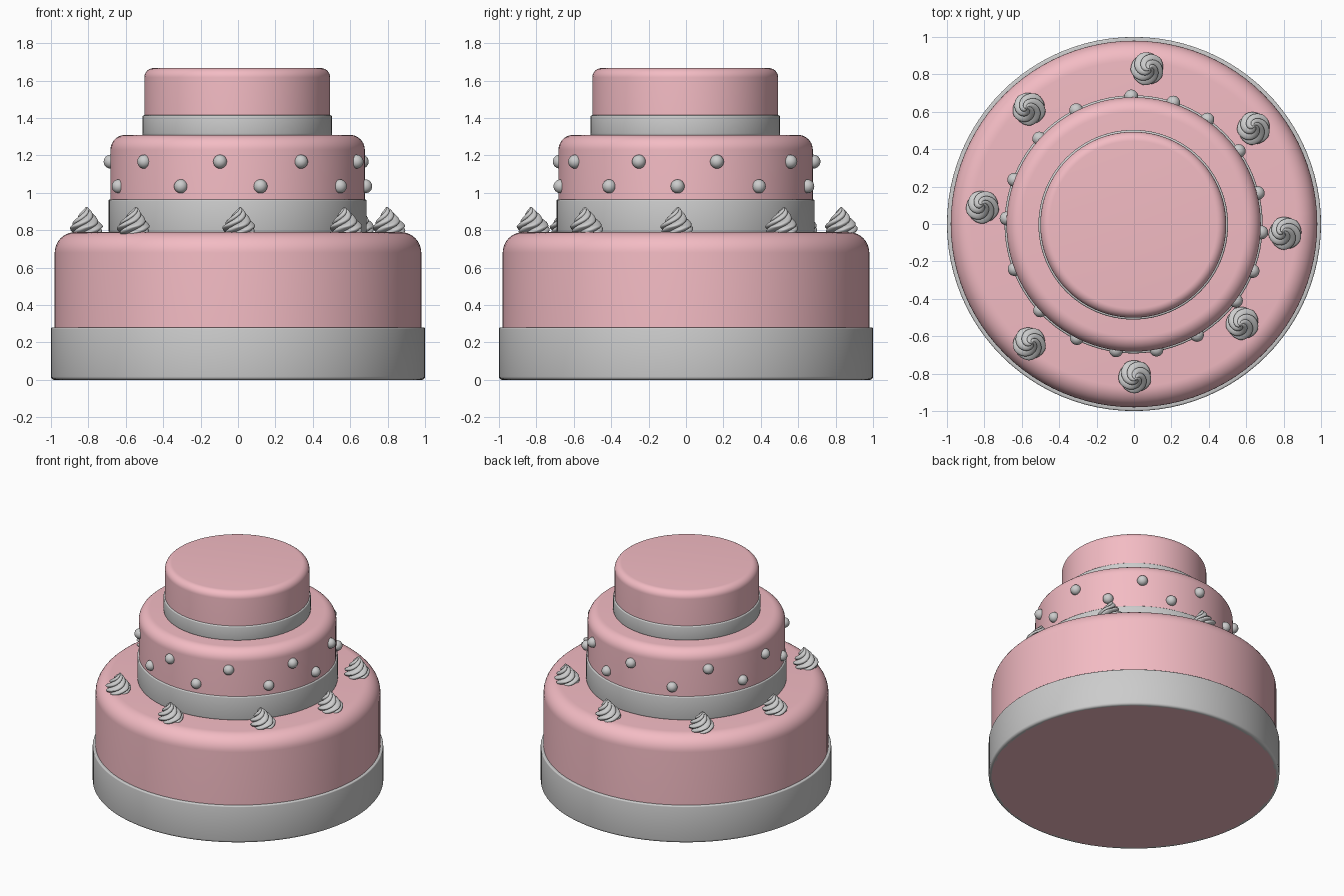
import bpy, bmesh, math

if "Cube" in bpy.data.objects:
    bpy.data.objects.remove(bpy.data.objects["Cube"])

pink = bpy.data.materials.new("pink_icing")
pink.diffuse_color = (0.9, 0.5, 0.55, 1)
pink.use_nodes = True
pink.node_tree.nodes["Principled BSDF"].inputs["Base Color"].default_value = pink.diffuse_color


def finish(name, bm, mat=None, angle=40):
    bmesh.ops.recalc_face_normals(bm, faces=bm.faces[:])
    me = bpy.data.meshes.new(name)
    bm.to_mesh(me)
    bm.free()
    ob = bpy.data.objects.new(name, me)
    bpy.context.collection.objects.link(ob)
    if mat:
        me.materials.append(mat)
    bpy.ops.object.select_all(action='DESELECT')
    ob.select_set(True)
    bpy.context.view_layer.objects.active = ob
    bpy.ops.object.shade_smooth_by_angle(angle=math.radians(angle))
    return ob


def lathe(name, profile, mat=None, closed=False, center=(0, 0), steps=96):
    bm = bmesh.new()
    vs = [bm.verts.new((center[0] + r, center[1], z)) for r, z in profile]
    pairs = list(zip(vs, vs[1:])) + ([(vs[-1], vs[0])] if closed else [])
    edges = [bm.edges.new(p) for p in pairs]
    bmesh.ops.spin(bm, geom=vs + edges, cent=(*center, 0), axis=(0, 0, 1),
                   angle=2 * math.pi, steps=steps)
    bmesh.ops.remove_doubles(bm, verts=bm.verts[:], dist=1e-5)
    return finish(name, bm, mat)


def arc(r, z, rad, a0, a1, n):
    return [(r + rad * math.cos(math.radians(a0 + (a1 - a0) * i / n)),
             z + rad * math.sin(math.radians(a0 + (a1 - a0) * i / n))) for i in range(n + 1)]


# Tiers with rounded top rims, each wrapped by a ribbon at its foot
tiers = [("bottom", 0.98, 0.0, 0.79, 0.11, 1.0, 0.28, 0.0),
         ("middle", 0.68, 0.78, 1.31, 0.08, 0.69, 0.965, -0.002),
         ("top", 0.497, 1.30, 1.667, 0.05, 0.507, 1.415, -0.004)]
for name, r, z0, z1, rim, rr, rz, off in tiers:
    c = (off, off)
    lathe(name + "_tier", [(0, z0), (r, z0)] + arc(r - rim, z1 - rim, rim, 0, 90, 10)
          + [(0, z1)], pink, center=c)
    lathe(name + "_ribbon", [(r - 0.01, z0)] + arc(rr - 0.018, z0 + 0.018, 0.018, -90, 0, 4)
          + arc(rr - 0.008, rz - 0.008, 0.008, 0, 90, 3) + [(r - 0.01, rz)],
          closed=True, center=c)

# Sugar pearls zigzagging around the middle tier
pearls = [(-.015, .69), (-.315, .62), (-.51, .46), (-.65, .24), (-.69, .03), (-.635, -.24),
          (-.5, -.46), (-.305, -.61), (-.095, -.67), (.12, -.67), (.335, -.59), (.545, -.41),
          (.63, -.25), (.68, -.045), (.66, .165), (.56, .39), (.39, .555), (.21, .65)]
for i, (x, y) in enumerate(pearls):
    bm = bmesh.new()
    bmesh.ops.create_uvsphere(bm, u_segments=20, v_segments=12, radius=0.037)
    a = math.atan2(y, x)
    z = 1.035 if i % 2 else 1.167
    bmesh.ops.translate(bm, verts=bm.verts[:],
                        vec=(0.682 * math.cos(a), 0.682 * math.sin(a), z))
    finish(f"pearl_{i + 1}", bm)


# Piped cream swirl: star section, twisted and tapering to a leaning tip
def swirl(name, cx, cy, turn):
    bm = bmesh.new()
    n, lobes, rows = 60, 5, 28
    shape = [(0, .066), (.12, .083), (.3, .088), (.45, .073), (.6, .054),
             (.75, .037), (.9, .018), (1, .003)]
    rings = []
    for k in range(rows + 1):
        t = k / rows
        (t0, r0), (t1, r1) = next((p, q) for p, q in zip(shape, shape[1:]) if t <= q[0] + 1e-6)
        r = r0 + (r1 - r0) * (t - t0) / (t1 - t0)
        lean = 0.016 * t * t
        ring = []
        for j in range(n):
            a = 2 * math.pi * j / n
            w = abs(math.sin(lobes * a / 2))
            q = r * (0.74 + 0.28 * w ** 0.7)
            b = a + turn + 4.6 * t
            ring.append(bm.verts.new((cx + q * math.cos(b) + lean * math.cos(turn),
                                      cy + q * math.sin(b) + lean * math.sin(turn),
                                      0.775 + 0.15 * t)))
        rings.append(ring)
    for lo, hi in zip(rings, rings[1:]):
        for j in range(n):
            m = (j + 1) % n
            bm.faces.new((lo[j], lo[m], hi[m], hi[j]))
    bm.faces.new(rings[0][::-1])
    bm.faces.new(rings[-1])
    finish(name, bm, angle=50)


spots = [(.07, .83), (.64, .51), (.81, -.05), (.58, -.53),
         (.005, -.815), (-.56, -.64), (-.81, .09), (-.56, .615)]
for i, (x, y) in enumerate(spots):
    swirl(f"cream_swirl_{i + 1}", x, y, i * 1.3)
